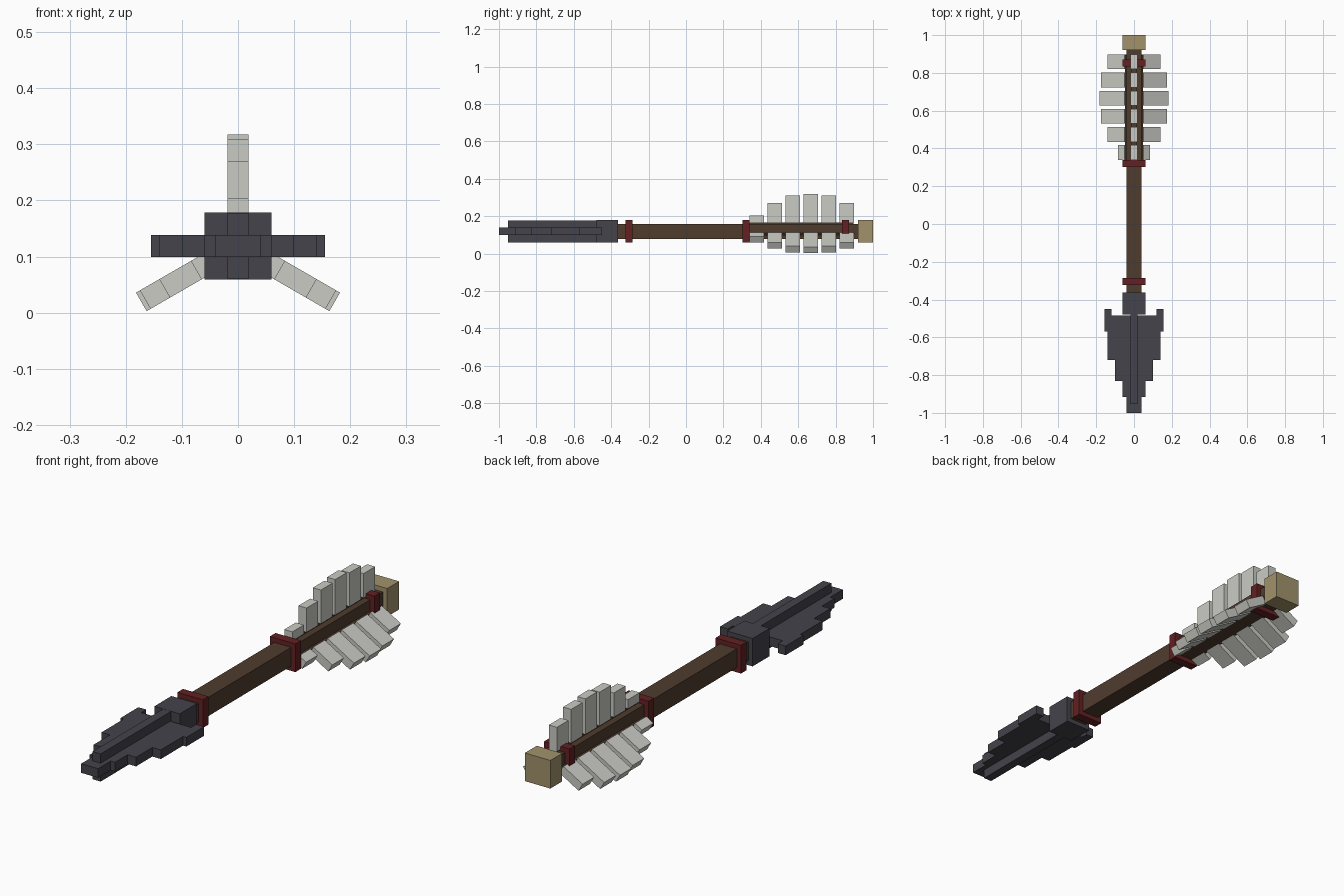
import bpy, bmesh, math
from mathutils import Matrix, Vector

if "Cube" in bpy.data.objects:
    bpy.data.objects.remove(bpy.data.objects["Cube"], do_unlink=True)

AXIS = 0.1187  # height of the shaft's centre line


def material(name, color):
    m = bpy.data.materials.new(name)
    m.diffuse_color = (*color, 1)
    m.use_nodes = True
    m.node_tree.nodes["Principled BSDF"].inputs["Base Color"].default_value = (*color, 1)
    return m


iron = material("dark iron", (0.056, 0.056, 0.07))
wood = material("brown wood", (0.08, 0.045, 0.027))
red = material("dark red binding", (0.125, 0.015, 0.017))
white = material("pale feather", (0.6, 0.6, 0.56))
tan = material("tan nock", (0.36, 0.29, 0.15))


def finish(name, bm, mat):
    bmesh.ops.recalc_face_normals(bm, faces=bm.faces)
    mesh = bpy.data.meshes.new(name)
    bm.to_mesh(mesh)
    bm.free()
    mesh.materials.append(mat)
    ob = bpy.data.objects.new(name, mesh)
    ob.location.z = AXIS
    bpy.context.collection.objects.link(ob)
    return ob


def box(name, mat, half_x, y0, y1, z0, z1, angle=0):
    """Box along the shaft, turned about the shaft's axis by angle."""
    bm = bmesh.new()
    place = (Matrix.Rotation(angle, 4, 'Y')
             @ Matrix.Translation((0, (y0 + y1) / 2, (z0 + z1) / 2))
             @ Matrix.Diagonal((2 * half_x, y1 - y0, z1 - z0, 1)))
    bmesh.ops.create_cube(bm, size=1, matrix=place)
    return finish(name, bm, mat)


# Shaft and nock
box("shaft", wood, 0.04, -0.4, 0.95, -0.04, 0.04)
box("nock", tan, 0.06, 0.92, 1.0, -0.06, 0.06)

# Bindings around the shaft
for name, y in (("front", -0.304), ("middle", 0.32), ("rear", 0.853)):
    box(name + "_binding", red, 0.06, y - 0.019, y + 0.019, -0.06, 0.06)

# Head: socket, raised ridge and stepped blade
box("head_socket", iron, 0.06, -0.478, -0.363, -0.0595, 0.0595)
box("head_ridge", iron, 0.019, -0.953, -0.47, -0.059, 0.059)

half = [(0.04, -1), (0.04, -0.915), (0.06, -0.915), (0.06, -0.83),
        (0.1, -0.83), (0.1, -0.72), (0.14, -0.72), (0.14, -0.57),
        (0.155, -0.57), (0.155, -0.45), (0.118, -0.45), (0.118, -0.484)]
outline = half + [(-x, y) for x, y in reversed(half)]
bm = bmesh.new()
face = bm.faces.new([bm.verts.new((x, y, -0.0195)) for x, y in outline])
top = bmesh.ops.extrude_face_region(bm, geom=[face])["geom"]
bmesh.ops.translate(bm, vec=Vector((0, 0, 0.039)),
                    verts=[v for v in top if isinstance(v, bmesh.types.BMVert)])
finish("head_blade", bm, iron)

# Three vanes, each a thin quill with six feather slats
reach = (0.086, 0.151, 0.191, 0.199, 0.191, 0.151)
for side, turn in (("top", 0), ("left", 120), ("right", -120)):
    angle = math.radians(turn)
    box(side + "_quill", wood, 0.012, 0.338, 0.895, 0.03, 0.048, angle)
    for i, r in enumerate(reach):
        y = 0.378 + 0.0961 * i
        box(f"{side}_feather_{i + 1}", white, 0.019, y - 0.039, y + 0.039, 0.047, r, angle)
